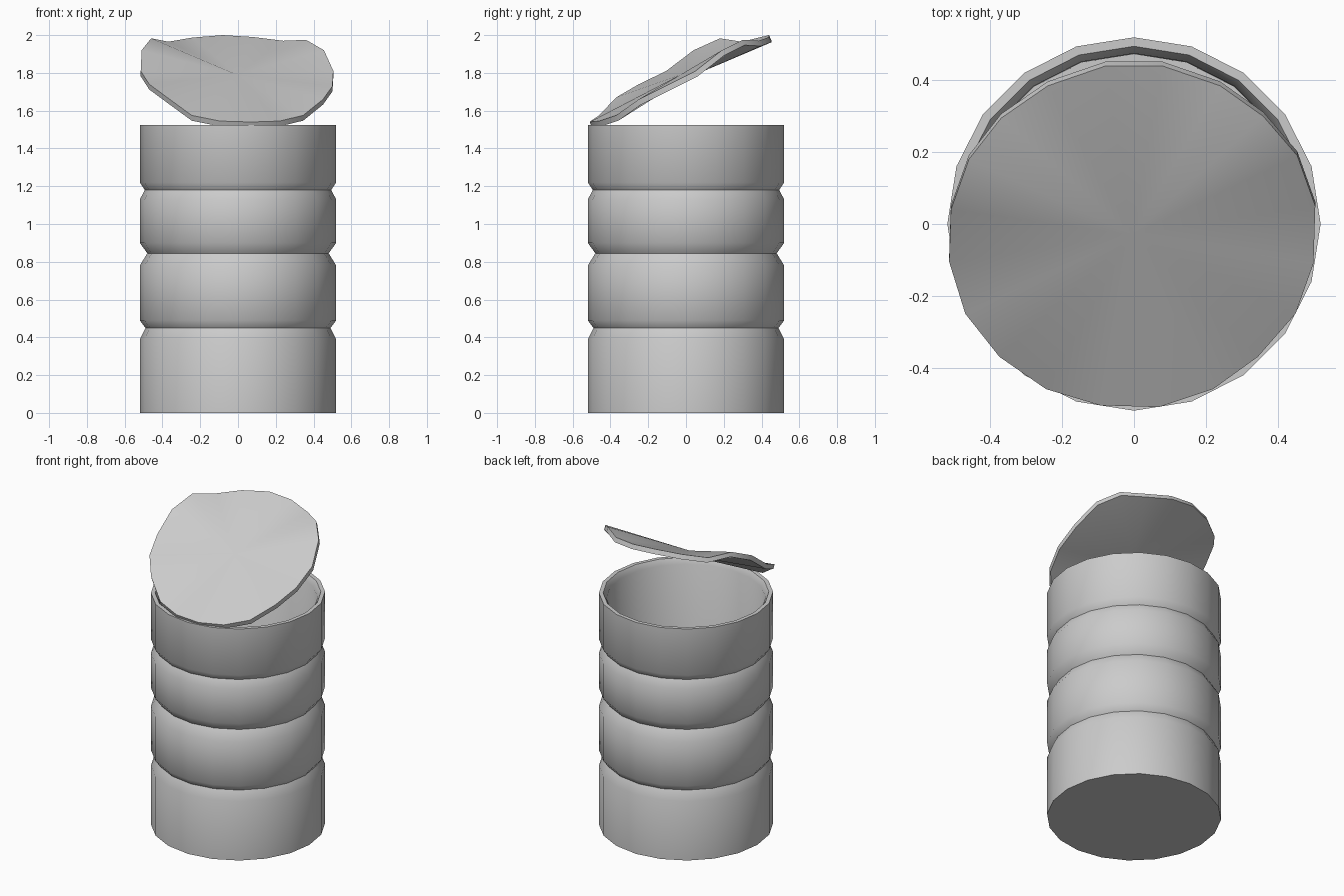
import bpy, bmesh, math

if "Cube" in bpy.data.objects:
    bpy.data.objects.remove(bpy.data.objects["Cube"])

SIDES = 20


def finish(name, bm):
    bmesh.ops.recalc_face_normals(bm, faces=bm.faces)
    mesh = bpy.data.meshes.new(name)
    bm.to_mesh(mesh)
    bm.free()
    ob = bpy.data.objects.new(name, mesh)
    bpy.context.collection.objects.link(ob)
    bpy.ops.object.select_all(action='DESELECT')
    ob.select_set(True)
    bpy.context.view_layer.objects.active = ob
    bpy.ops.object.shade_smooth_by_angle(angle=math.radians(40))
    return ob


def bridge(bm, a, b):
    n = len(a)
    for i in range(n):
        j = (i + 1) % n
        bm.faces.new((a[i], a[j], b[j], b[i]))


# Can body: outer wall with three pinched grooves, rim, inner wall and floor
profile = [(0.52, 0), (0.52, 0.39), (0.49, 0.45), (0.52, 0.49),
           (0.52, 0.78), (0.48, 0.845), (0.52, 0.90),
           (0.52, 1.13), (0.493, 1.18), (0.52, 1.22),
           (0.52, 1.525), (0.495, 1.525), (0.475, 1.49), (0.473, 0.02)]
bm = bmesh.new()
rings = []
for r, z in profile:
    rings.append([bm.verts.new((r * math.cos(math.tau * i / SIDES),
                                r * math.sin(math.tau * i / SIDES), z))
                  for i in range(SIDES)])
for a, b in zip(rings, rings[1:]):
    bridge(bm, a, b)
bm.faces.new(rings[0])
bm.faces.new(rings[-1])
finish("can_body", bm)

# Bent lid: peeled-up wavy disc, rim points listed counter-clockwise
rim = [(0.505, 0.05, 1.81), (0.455, 0.19, 1.92), (0.36, 0.30, 1.975),
       (0.24, 0.385, 1.97), (0.08, 0.44, 1.99), (-0.08, 0.44, 2.0),
       (-0.24, 0.385, 1.987), (-0.37, 0.295, 1.965), (-0.46, 0.18, 1.983),
       (-0.51, 0.04, 1.92), (-0.515, -0.105, 1.81), (-0.47, -0.25, 1.74),
       (-0.375, -0.37, 1.67), (-0.245, -0.46, 1.575), (-0.095, -0.505, 1.545),
       (0.07, -0.51, 1.54), (0.22, -0.46, 1.545), (0.345, -0.37, 1.575),
       (0.45, -0.25, 1.66), (0.50, -0.11, 1.73)]
bm = bmesh.new()
layers = []
for dy, dz in ((0, 0), (0.012, -0.028)):
    ring = [bm.verts.new((x, y + dy, z + dz)) for x, y, z in rim]
    hub = bm.verts.new((-0.005, -0.03 + dy, 1.79 + dz))
    for i in range(SIDES):
        bm.faces.new((hub, ring[i], ring[(i + 1) % SIDES]))
    layers.append(ring)
bridge(bm, *layers)
finish("bent_lid", bm)
